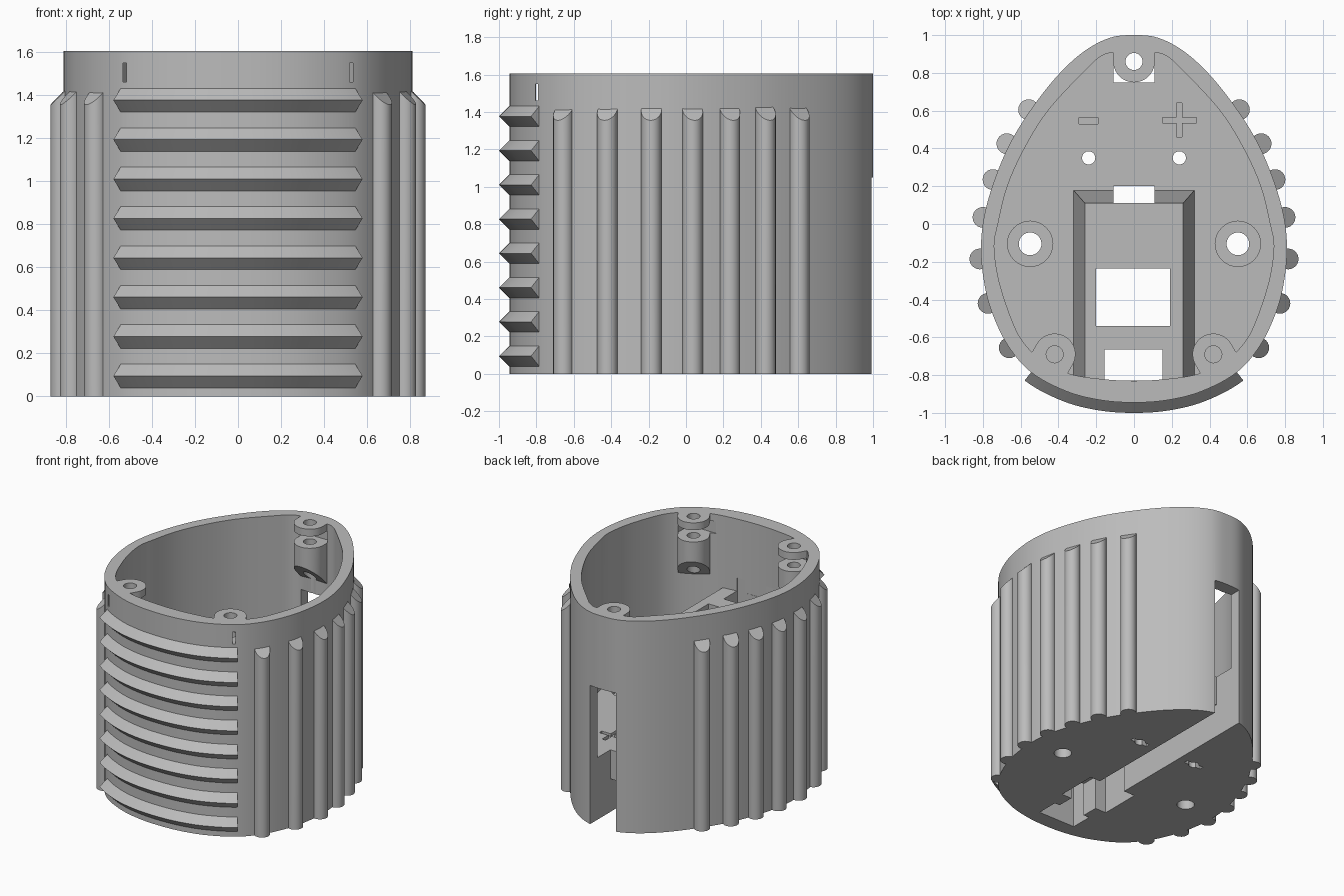
import bpy, bmesh
from math import pi, cos, sin
from mathutils import Vector

if "Cube" in bpy.data.objects:
    bpy.data.objects.remove(bpy.data.objects["Cube"])

grey = bpy.data.materials.new("plain grey")
grey.use_nodes = True
COLOUR = (0.5, 0.5, 0.5, 1)
grey.diffuse_color = COLOUR
grey.node_tree.nodes["Principled BSDF"].inputs["Base Color"].default_value = COLOUR

H, FLOOR, DUCT = 1.605, 0.47, 1.06


def make(name, bm):
    bmesh.ops.recalc_face_normals(bm, faces=bm.faces)
    mesh = bpy.data.meshes.new(name)
    bm.to_mesh(mesh)
    bm.free()
    mesh.materials.append(grey)
    ob = bpy.data.objects.new(name, mesh)
    bpy.context.collection.objects.link(ob)
    return ob


def prism(name, pts, z0, z1, bottom=None, taper=None):
    """Extrude a plan outline; bottom gives a slanted base, taper moves the top."""
    bm = bmesh.new()
    low = [bm.verts.new((p[0], p[1], bottom(p) if bottom else z0)) for p in pts]
    top = [bm.verts.new((*(taper(p) if taper else p[:2]), z1)) for p in pts]
    bm.faces.new(low)
    bm.faces.new(top)
    for i in range(len(pts)):
        j = (i + 1) % len(pts)
        bm.faces.new((low[i], low[j], top[j], top[i]))
    return make(name, bm)


def box(x0, x1, y0, y1, z0, z1):
    return prism("cutter", [(x0, y0), (x1, y0), (x1, y1), (x0, y1)], z0, z1)


def circle(x, y, r, n=32):
    return [(x + r * cos(2 * pi * i / n), y + r * sin(2 * pi * i / n)) for i in range(n)]


def subtract(target, cutters):
    for c in cutters:
        c.hide_render = True
        mod = target.modifiers.new("cut", "BOOLEAN")
        mod.operation = "DIFFERENCE"
        mod.solver = "EXACT"
        mod.object = c
        bpy.context.view_layer.update()
        deps = bpy.context.evaluated_depsgraph_get()
        mesh = bpy.data.meshes.new_from_object(target.evaluated_get(deps))
        target.modifiers.clear()
        target.data = mesh
        bpy.data.objects.remove(c)


def egg(half, steps=6):
    """Smooth closed curve through a half outline mirrored in x."""
    pts = [Vector(p) for p in half]
    pts += [Vector((-p.x, p.y)) for p in reversed(pts[1:-1])]
    out, n = [], len(pts)
    for i in range(n):
        a, b, c, d = (pts[(i + k) % n] for k in (-1, 0, 1, 2))
        for s in range(steps):
            t = s / steps
            out.append(0.5 * (2 * b + (c - a) * t + (2 * a - 5 * b + 4 * c - d) * t * t
                              + (3 * b - a - 3 * c + d) * t ** 3))
    return out


outer = egg([(0, 1), (.13, .985), (.27, .91), (.41, .78), (.55, .6), (.665, .41), (.75, .2),
             (.797, .02), (.81, -.14), (.795, -.3), (.755, -.46), (.67, -.64),
             (.545, -.785), (.36, -.885), (.18, -.932), (0, -.945)])
inner = egg([(0, .9), (.15, .9), (.27, .8), (.455, .6), (.58, .4), (.67, .2), (.72, 0),
             (.74, -.12), (.715, -.3), (.65, -.5), (.59, -.62), (.5, -.71),
             (.35, -.79), (.18, -.82), (0, -.83)])


def normal(i):
    t = outer[(i + 1) % len(outer)] - outer[i - 1]
    return Vector((-t.y, t.x)).normalized()


# Cavity with the screw bosses and the cable duct left standing
def boss(x, y, d):
    c, d = Vector((x, y)), Vector(d).normalized()
    side, r = Vector((-d.y, d.x)), 0.11
    arc = [c + r * (side * cos(a) - d * sin(a)) for a in (pi * k / 20 for k in range(21))]
    pts = arc + [c - r * side + .2 * d, c + r * side + .2 * d]
    return prism("boss", pts, 0, H + .2, bottom=lambda p: 1.2 - (p - c).dot(d))


BOSSES = [(0, .86, (0, 1)), (.42, -.69, (.5, -.87)), (-.42, -.69, (-.5, -.87))]
cavity = prism("cavity", inner, FLOOR, H + .1)
duct = prism("duct", [(-.33, -.9), (.33, -.9), (.33, .19), (-.33, .19)], FLOOR - .1, DUCT,
             taper=lambda p: (p[0] * .26 / .33, .11 if p[1] > 0 else p[1]))
subtract(cavity, [duct] + [boss(*b) for b in BOSSES])

# Housing body
body = prism("housing", outer, 0, H)
cuts = [cavity,
        box(-.108, .108, .75, 1.1, -.1, 1.05),         # rear cable slot
        box(-.108, .108, -.7, .9, -.1, .25),           # groove under the floor
        box(-.108, .108, .11, .2, -.2, DUCT + .1),     # duct back opening
        box(-.2, .19, -.54, -.235, -.3, DUCT + .1),    # duct middle opening
        box(-.155, .15, -.828, -.665, -.4, DUCT + .1),  # duct front opening
        box(.15, .33, .535, .565, FLOOR - .02, .6),    # plus sign
        box(.225, .255, .46, .64, FLOOR - .021, .61),
        box(-.29, -.19, .53, .565, FLOOR - .02, .6),   # minus sign
        box(-.115, .115, .74, .95, 1.46, 1.55)]        # rear nut slot
for s in (-1, 1):
    cuts += [box(*sorted((s * .31, s * .535)), -.805, -.57, 1.46, 1.55),
             prism("cutter", circle(s * .55, -.105, .12), FLOOR - .05, .6),
             prism("cutter", circle(s * .55, -.105, .06), -.1, .7),
             prism("cutter", circle(s * .24, .35, .035), -.1, .7),
             box(s * .24 - .07, s * .24 + .07, .335, .365, -.1, .1)]
cuts += [prism("cutter", circle(x, y, .045), .95, H + .1) for x, y, d in BOSSES]
subtract(body, cuts)
parts = [body]

# Grip ribs on both sides, with slanted tops
half = range(len(outer) // 2)
for k, y in enumerate((.605, .425, .235, .035, -.185, -.42, -.655)):
    i = min(half, key=lambda j: abs(outer[j].y - y))
    for s, label in ((1, "left"), (-1, "right")):
        c = Vector((s * (outer[i].x + .008), y))
        n = Vector((s * normal(i).x, normal(i).y))
        bm = bmesh.new()
        low, top = [], []
        for p in circle(c.x, c.y, .055, 24):
            out = (Vector(p) - c).dot(n)
            low.append(bm.verts.new((*p, 0)))
            top.append(bm.verts.new((*p, 1.41 - out)))
        bm.faces.new(low)
        bm.faces.new(top)
        for a in range(24):
            b = (a + 1) % 24
            bm.faces.new((low[a], low[b], top[b], top[a]))
        parts.append(make(f"{label}_rib_{k + 1}", bm))

# Curved cooling fins across the front
front = [i for i, p in enumerate(outer) if p.y < -.5 and abs(p.x) < .547]
for k in range(8):
    z = .095 + k * .183
    bm = bmesh.new()
    rows = []
    for i in front:
        p, n = outer[i], normal(i)
        section = ((-.02, .055), (0, .055), (.055, 0), (0, -.055), (-.02, -.055))
        rows.append([bm.verts.new((*(p + n * o), z + h)) for o, h in section])
    for a, b in zip(rows, rows[1:]):
        for j in range(5):
            m = (j + 1) % 5
            bm.faces.new((a[j], a[m], b[m], b[j]))
    bm.faces.new(rows[0])
    bm.faces.new(rows[-1])
    parts.append(make(f"front_fin_{k + 1}", bm))

# Smooth curved walls, keep edges sharp
bpy.ops.object.select_all(action="DESELECT")
for ob in parts:
    ob.select_set(True)
bpy.context.view_layer.objects.active = body
bpy.ops.object.shade_smooth_by_angle(angle=pi / 6)
